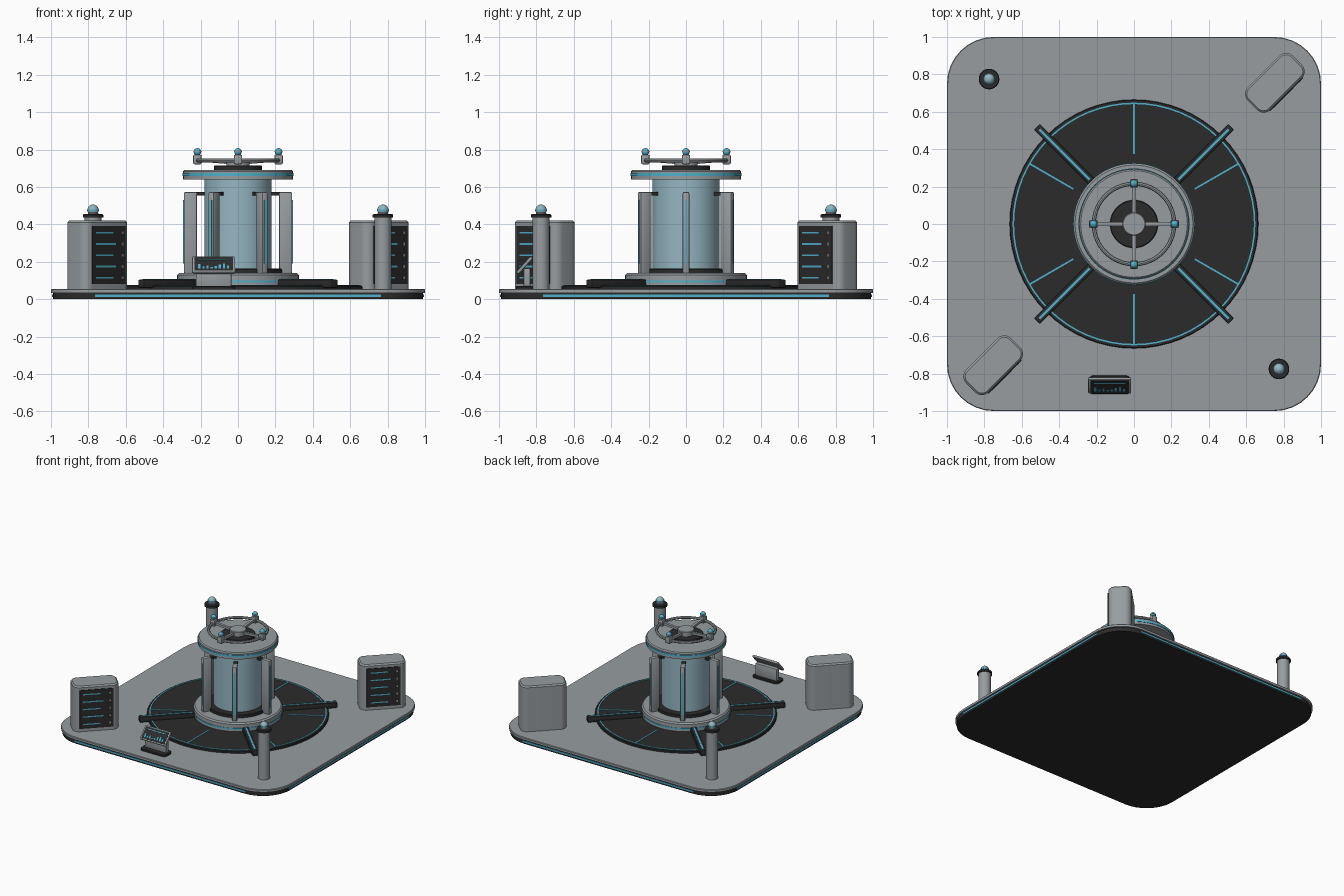
import bpy, bmesh, math
from math import cos, sin, pi, radians
from mathutils import Matrix, Vector

if "Cube" in bpy.data.objects:
    bpy.data.objects.remove(bpy.data.objects["Cube"])


def material(name, r, g, b):
    m = bpy.data.materials.new(name)
    m.use_nodes = True
    m.diffuse_color = (r, g, b, 1)
    m.node_tree.nodes["Principled BSDF"].inputs["Base Color"].default_value = (r, g, b, 1)
    return m


GREY = material("grey_metal", .31, .335, .35)
DARK = material("dark_metal", .024, .024, .025)
CYAN = material("cyan_light", .08, .44, .6)
GLASS = material("blue_glass", .30, .47, .54)


def finish(name, bm, mat, matrix=None, smooth=True):
    bmesh.ops.recalc_face_normals(bm, faces=bm.faces)
    if matrix:
        bm.transform(matrix)
    me = bpy.data.meshes.new(name)
    bm.to_mesh(me)
    bm.free()
    me.materials.append(mat)
    ob = bpy.data.objects.new(name, me)
    bpy.context.collection.objects.link(ob)
    if smooth:
        bpy.ops.object.select_all(action='DESELECT')
        ob.select_set(True)
        bpy.context.view_layer.objects.active = ob
        bpy.ops.object.shade_smooth_by_angle(angle=radians(35))
    return ob


def box(name, mat, size, center, matrix=None, bevel=0):
    bm = bmesh.new()
    bmesh.ops.create_cube(bm, size=1)
    bm.transform(Matrix.Translation(center) @ Matrix.Diagonal((*size, 1)))
    if bevel:
        bmesh.ops.bevel(bm, geom=bm.edges[:], offset=bevel, segments=2, affect='EDGES', profile=.5)
    return finish(name, bm, mat, matrix, bool(bevel))


def lathe(name, mat, profile, x=0, y=0, sides=64, closed=False):
    """Spin a list of (radius, height) points about the upright axis."""
    bm = bmesh.new()
    vs = [bm.verts.new((r, 0, z)) for r, z in profile]
    es = [bm.edges.new(p) for p in zip(vs, vs[1:])]
    if closed:
        es.append(bm.edges.new((vs[-1], vs[0])))
    bmesh.ops.spin(bm, geom=vs + es, axis=(0, 0, 1), cent=(0, 0, 0), angle=2 * pi, steps=sides)
    bmesh.ops.remove_doubles(bm, verts=bm.verts, dist=1e-5)
    return finish(name, bm, mat, Matrix.Translation((x, y, 0)))


def cylinder(name, mat, r, z0, z1, x=0, y=0, b=.004):
    return lathe(name, mat, [(0, z0), (r, z0), (r, z1 - b), (r - b, z1), (0, z1)], x, y)


def band(name, mat, r0, r1, z0, z1, x=0, y=0):
    return lathe(name, mat, [(r0, z0), (r1, z0), (r1, z1), (r0, z1)], x, y, closed=True)


def ball(name, mat, r, x, y, z):
    n = 14
    pts = [(r * cos(a), z + r * sin(a)) for a in (-pi / 2 + pi * i / n for i in range(n + 1))]
    pts[0], pts[-1] = (0, z - r), (0, z + r)
    return lathe(name, mat, pts, x, y, 24)


def rounded_slab(name, mat, hx, hy, r, z0, z1, matrix=None, b=.004):
    """Extruded rounded rectangle with a small chamfer along the top."""
    bm = bmesh.new()
    rings = []
    for z, inset in ((z0, 0), (z1 - b, 0), (z1, b)):
        ring = []
        for k, (sx, sy) in enumerate(((1, 1), (-1, 1), (-1, -1), (1, -1))):
            for i in range(9):
                a = pi / 2 * (k + i / 8)
                ring.append(bm.verts.new((sx * (hx - r) + (r - inset) * cos(a),
                                          sy * (hy - r) + (r - inset) * sin(a), z)))
        rings.append(ring)
    n = len(rings[0])
    for lo, hi in zip(rings, rings[1:]):
        for i in range(n):
            bm.faces.new((lo[i], lo[(i + 1) % n], hi[(i + 1) % n], hi[i]))
    bm.faces.new(rings[0])
    bm.faces.new(rings[-1])
    return finish(name, bm, mat, matrix)


def turn(deg):
    return Matrix.Rotation(radians(deg), 4, 'Z')


# Square platform with light strips along its sides
rounded_slab("platform_underside", DARK, .99, .99, .24, 0, .036)
rounded_slab("platform_top", GREY, 1, 1, .25, .034, .055)
for k in range(4):
    box("platform_light_strip", CYAN, (.008, 1.53, .012), (.99, 0, .019), turn(90 * k))

# Round floor disc with ring light, radial lights and four beams
cylinder("floor_disc", DARK, .665, .05, .072)
band("floor_ring_light", CYAN, .641, .649, .07, .075)
for a in (30, 90, 150, 210, 270, 330):
    box("floor_radial_light", CYAN, (.27, .009, .006), (.51, 0, .073), turn(a))
for a in (45, 135, 225, 315):
    box("floor_beam", DARK, (.42, .045, .045), (.525, 0, .083), turn(a), .008)
    box("floor_beam_light", CYAN, (.38, .014, .004), (.525, 0, .106), turn(a))

# Reactor foot, glass core and cap
cylinder("core_foot", GREY, .325, .055, .14, b=.01)
band("core_foot_light", CYAN, .318, .328, .088, .1)
cylinder("core_collar", DARK, .235, .135, .163)
cylinder("core_glass", GLASS, .18, .15, .65)
cylinder("core_cap", GREY, .293, .64, .692, b=.008)
band("core_cap_light", CYAN, .286, .297, .658, .674)
cylinder("cap_turntable", DARK, .128, .69, .715)

# Six posts around the core
for k in range(6):
    m = turn(60 * k)
    box("core_post", GREY, (.07, .036, .435), (.255, 0, .355), m, .008)
    box("core_post_light", CYAN, (.006, .012, .34), (.29, 0, .36), m)
    box("core_post_clamp", DARK, (.05, .028, .018), (.205, 0, .563), m)

# Antenna wheel on the cap
cylinder("wheel_hub", GREY, .062, .71, .752)
lathe("wheel_ring", GREY, [(.215 + .011 * cos(i * pi / 4), .742 + .011 * sin(i * pi / 4))
                           for i in range(8)], closed=True)
for k in range(4):
    m = turn(90 * k)
    tilt = m @ Matrix.Translation((.13, 0, .738)) @ Matrix.Rotation(radians(-5), 4, 'Y')
    box("wheel_spoke", GREY, (.17, .02, .018), (0, 0, 0), tilt)
    box("wheel_block", GREY, (.045, .045, .052), (.217, 0, .747), m, .008)
    p = m @ Vector((.217, 0, 0))
    cylinder("wheel_lamp_neck", DARK, .013, .77, .779, p.x, p.y)
    ball("wheel_lamp", CYAN, .02, p.x, p.y, .788)
    band("wheel_lamp_band", GREY, .017, .022, .786, .791, p.x, p.y)

# Two corner towers with lamps
for s in (1, -1):
    x, y = .775 * s, -.775 * s
    cylinder("tower_column", GREY, .045, .05, .44, x, y)
    cylinder("tower_collar", DARK, .055, .436, .455, x, y)
    cylinder("tower_neck", GREY, .028, .45, .465, x, y)
    ball("tower_lamp", GLASS, .03, x, y, .476)
    band("tower_lamp_band", CYAN, .027, .032, .472, .48, x, y)

# Two server cabinets, both turned the same way
for s in (1, -1):
    m = Matrix.Translation((.753 * s, .755 * s, 0)) @ turn(45)
    rounded_slab("cabinet", GREY, .17, .085, .05, .05, .42, m, .01)
    box("cabinet_panel", DARK, (.25, .008, .31), (0, -.086, .235), m)
    for i in range(5):
        z = .115 + .06 * i
        length = .15 if i % 2 else .13
        box("cabinet_row_light", CYAN, (length, .006, .009), (-.1 + length / 2, -.089, z), m)
        box("cabinet_dot", GREY, (.012, .006, .014), (.1, -.089, z), m)

# Control console with a tilted screen
place = Matrix.Translation((-.13, -.86, 0))
rounded_slab("console_foot", DARK, .115, .05, .03, .05, .07, place)
box("console_stand", GREY, (.19, .035, .1), (0, .01, .115), place, .005)
screen = place @ Matrix.Translation((0, -.003, .182)) @ Matrix.Rotation(radians(48), 4, 'X')
box("console_frame", GREY, (.23, .115, .018), (0, 0, 0), screen, .006)
box("console_screen", DARK, (.205, .095, .006), (0, 0, .008), screen)
box("console_title_line", CYAN, (.17, .005, .003), (0, .03, .0115), screen)
for i, h in enumerate((.03, .014, .022, .01, .016, .028, .034, .02)):
    box("console_chart_bar", CYAN, (.012, h, .003), (-.077 + .022 * i, -.035 + h / 2, .0115), screen)
